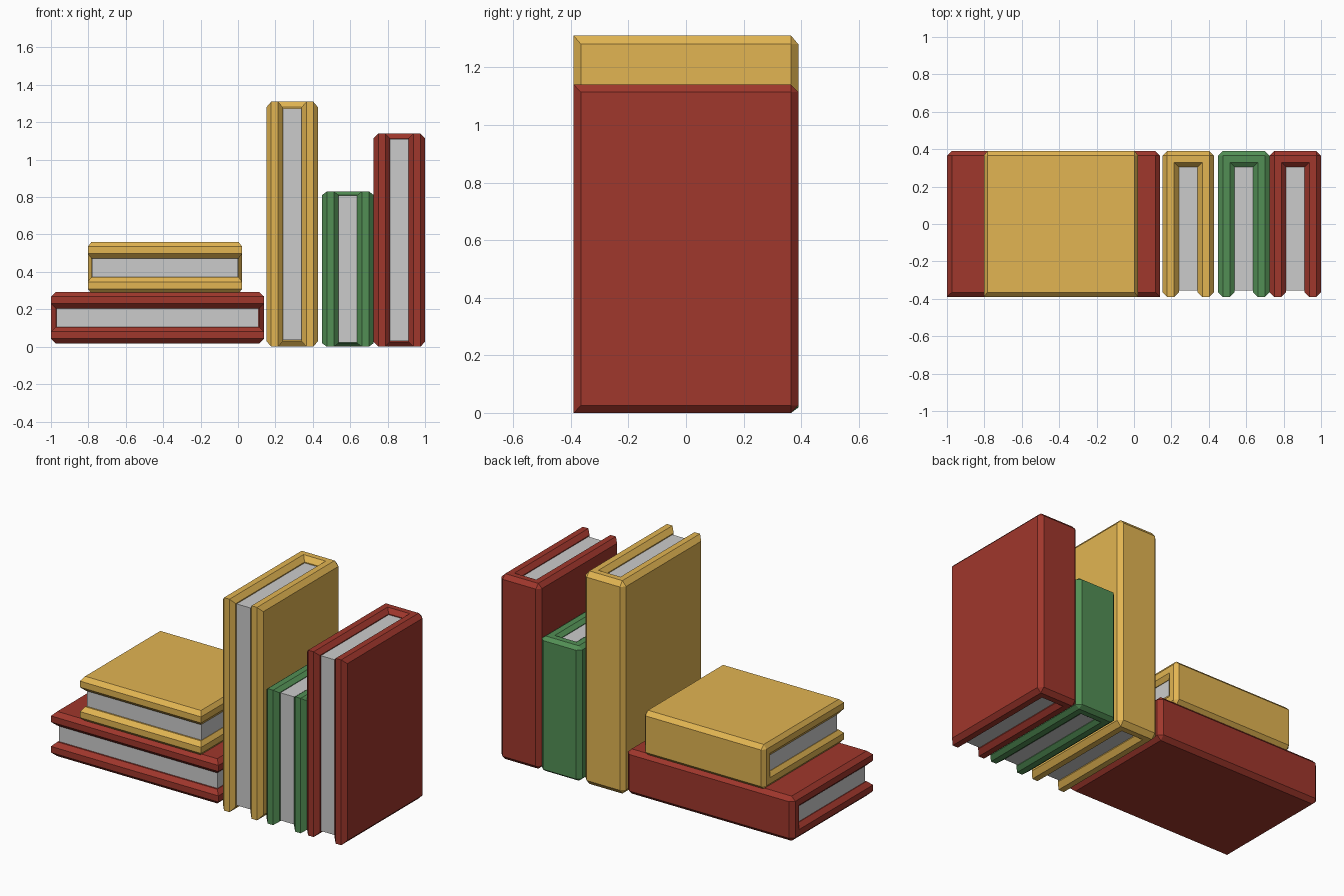
import bpy, bmesh, math
from mathutils import Matrix

if "Cube" in bpy.data.objects:
    bpy.data.objects.remove(bpy.data.objects["Cube"])

HALF_T, HALF_D, BEVEL = 0.1375, 0.39, 0.025   # half thickness, half depth, edge chamfer
INNER_X, INNER_Y = 0.05, 0.305                # page cavity half width and spine inner wall
BASE_H = 1.11                                 # books are stretched along their height


def make_material(name, rgb):
    m = bpy.data.materials.new(name)
    m.diffuse_color = (*rgb, 1)
    m.use_nodes = True
    m.node_tree.nodes["Principled BSDF"].inputs["Base Color"].default_value = m.diffuse_color
    return m


def finish(bm, name, matrix, material=None):
    bm.transform(matrix)
    bmesh.ops.recalc_face_normals(bm, faces=bm.faces[:])
    me = bpy.data.meshes.new(name)
    bm.to_mesh(me)
    bm.free()
    if material:
        me.materials.append(material)
    ob = bpy.data.objects.new(name, me)
    bpy.context.collection.objects.link(ob)


def cover(name, matrix, material):
    # U-shaped cover: two boards joined by the spine at the back
    half = [(HALF_T, HALF_D), (HALF_T, -HALF_D), (INNER_X, -HALF_D), (INNER_X, INNER_Y)]
    profile = half + [(-x, y) for x, y in reversed(half)]
    bm = bmesh.new()
    face = bm.faces.new([bm.verts.new((x, y, 0)) for x, y in profile])
    ext = bmesh.ops.extrude_face_region(bm, geom=[face], use_keep_orig=True)
    for v in ext["geom"]:
        if isinstance(v, bmesh.types.BMVert):
            v.co.z = BASE_H
    bmesh.ops.recalc_face_normals(bm, faces=bm.faces[:])

    # chamfer outward edges, leaving the short fore-edge tips sharp
    def wanted(e):
        a, b = (v.co for v in e.verts)
        tip = max(a.y, b.y) < -HALF_D + 0.001 and abs(a.z - b.z) < 0.001
        return e.calc_face_angle_signed(0) > 0.1 and not tip

    edges = [e for e in bm.edges if wanted(e)]
    bmesh.ops.bevel(bm, geom=edges, offset=BEVEL, offset_type='OFFSET',
                    segments=1, affect='EDGES', clamp_overlap=False)
    finish(bm, name, matrix, material)


def pages(name, matrix):
    bm = bmesh.new()
    bmesh.ops.create_cube(bm, size=1)
    y0, y1, inset = -0.355, INNER_Y, 0.03
    bm.transform(Matrix.Translation((0, (y0 + y1) / 2, BASE_H / 2))
                 @ Matrix.Diagonal((2 * INNER_X, y1 - y0, BASE_H - 2 * inset, 1)))
    finish(bm, name, matrix)


def book(name, height, place, material):
    m = place @ Matrix.Diagonal((1, 1, height / BASE_H, 1))
    cover(name + "_cover", m, material)
    pages(name + "_pages", m)


def standing(x):
    return Matrix.Translation((x, 0, 0))


def lying(x_start, z):
    return Matrix.Translation((x_start, 0, z)) @ Matrix.Rotation(math.pi / 2, 4, 'Y')


red = make_material("red_cover", (0.35, 0.038, 0.025))
yellow = make_material("yellow_cover", (0.76, 0.46, 0.084))
green = make_material("green_cover", (0.085, 0.275, 0.09))

# upright books
book("tall_book", 1.31, standing(0.29), yellow)
book("short_book", 0.83, standing(0.5875), green)
book("end_book", 1.14, standing(0.8625), red)
# stacked books lying flat
book("lower_flat_book", 1.14, lying(-1.0, 0.155), red)
book("upper_flat_book", 0.825, lying(-0.803, 0.422), yellow)
